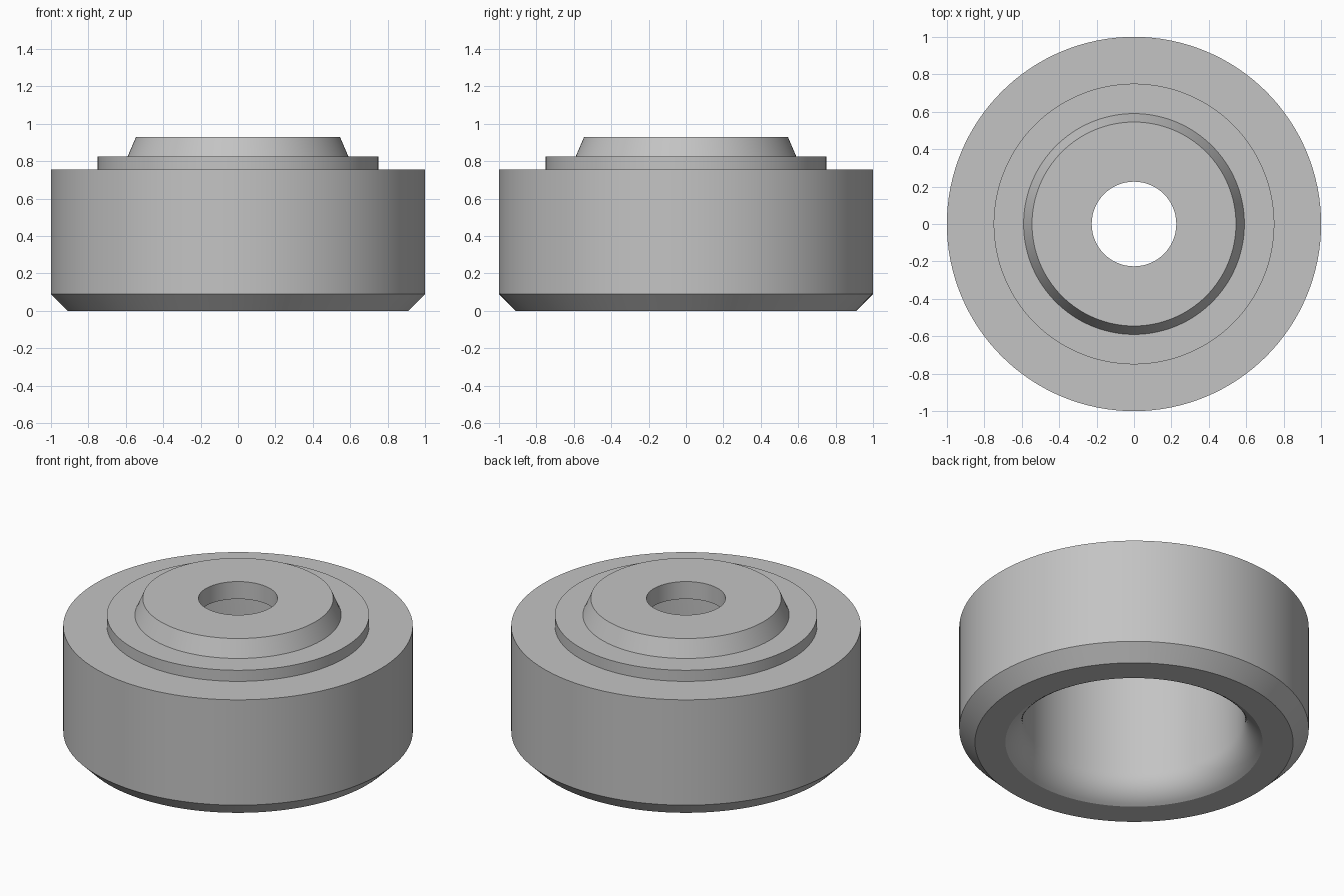
import bpy
import bmesh
from math import cos, sin, pi, radians

cube = bpy.data.objects.get("Cube")
if cube:
    bpy.data.objects.remove(cube)

SEGMENTS = 128

grey = bpy.data.materials.new("plain_grey")
grey.use_nodes = True
colour = (0.55, 0.55, 0.55, 1)
grey.diffuse_color = colour
grey.node_tree.nodes["Principled BSDF"].inputs["Base Color"].default_value = colour


def lathe(name, profile):
    """Revolve a closed (radius, height) profile around the z axis."""
    bm = bmesh.new()
    verts = [bm.verts.new((r, 0, z)) for r, z in profile]
    edges = [bm.edges.new((v, verts[(i + 1) % len(verts)])) for i, v in enumerate(verts)]
    bmesh.ops.spin(bm, geom=verts + edges, cent=(0, 0, 0), axis=(0, 0, 1),
                   angle=2 * pi, steps=SEGMENTS, use_merge=False)
    bmesh.ops.remove_doubles(bm, verts=bm.verts, dist=0.0005)
    bmesh.ops.recalc_face_normals(bm, faces=bm.faces)
    mesh = bpy.data.meshes.new(name)
    bm.to_mesh(mesh)
    bm.free()
    mesh.materials.append(grey)
    obj = bpy.data.objects.new(name, mesh)
    bpy.context.collection.objects.link(obj)
    bpy.ops.object.select_all(action="DESELECT")
    obj.select_set(True)
    bpy.context.view_layer.objects.active = obj
    bpy.ops.object.shade_smooth_by_angle(angle=radians(20))
    return obj


# Chamfered outer wall, shallow step and tapered collar with a centre hole
outer = [(0.91, 0), (1, 0.09), (1, 0.755), (0.75, 0.755), (0.75, 0.825),
         (0.59, 0.825), (0.545, 0.93), (0.226, 0.93), (0.226, 0.82)]

# Straight bore that flares out to a rounded mouth at the bottom
bore, flare, start = 0.635, 0.19, radians(28)
steps = 10
mouth = []
for i in range(steps + 1):
    a = pi / 2 + (start - pi / 2) * i / steps
    mouth.append((bore + flare * (1 - sin(a)), flare * (cos(start) - cos(a))))

lathe("housing", outer + [(bore, 0.82)] + mouth)
